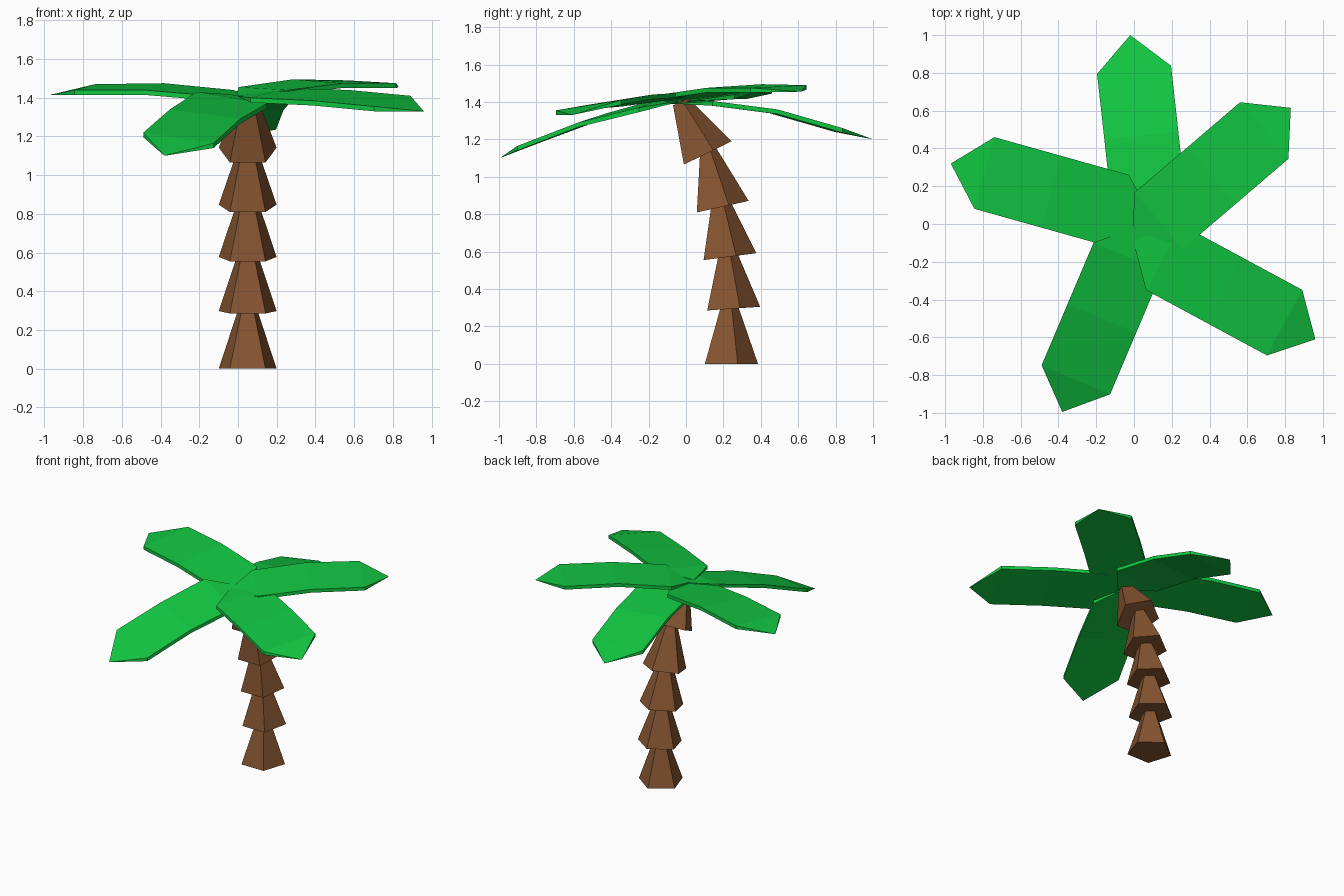
import bpy, bmesh, math
from mathutils import Vector, Matrix

if "Cube" in bpy.data.objects:
    bpy.data.objects.remove(bpy.data.objects["Cube"])


def material(name, rgb):
    m = bpy.data.materials.new(name)
    m.diffuse_color = (*rgb, 1)
    m.use_nodes = True
    m.node_tree.nodes["Principled BSDF"].inputs["Base Color"].default_value = m.diffuse_color
    return m


BROWN = material("bark_brown", (0.235, 0.089, 0.030))
GREEN = material("leaf_green", (0.006, 0.57, 0.054))


def finish(bm, name, mat):
    bmesh.ops.recalc_face_normals(bm, faces=bm.faces)
    mesh = bpy.data.meshes.new(name)
    bm.to_mesh(mesh)
    bm.free()
    mesh.materials.append(mat)
    ob = bpy.data.objects.new(name, mesh)
    bpy.context.collection.objects.link(ob)


# Trunk: five tapered pentagonal segments, leaning further towards the front
def trunk_segment(i, y, z, tilt):
    bm = bmesh.new()
    bmesh.ops.create_cone(bm, cap_ends=True, segments=5, radius1=0.157,
                          radius2=0.05, depth=0.31)
    # turn so that one corner points to the back, flat side to the front
    far = max(bm.verts, key=lambda v: v.co.xy.length).co
    turn = math.pi / 2 - math.atan2(far.y, far.x)
    m = (Matrix.Translation((0.05, y, z)) @ Matrix.Rotation(math.radians(tilt), 4, 'X')
         @ Matrix.Translation((0, 0, 0.155)) @ Matrix.Rotation(turn, 4, 'Z'))
    bm.transform(m)
    finish(bm, f"trunk_segment_{i}", BROWN)


for i, (y, z, tilt) in enumerate([(0.228, 0, 0), (0.24, 0.294, 4), (0.22, 0.571, 7.5),
                                  (0.182, 0.837, 12.5), (0.103, 1.121, 26)], 1):
    trunk_segment(i, y, z, tilt)


# Fronds: long hexagons, bent across the middle, slightly rolled, thin at both points
def frond(name, tip, direction, left, right, tip_z, root_z, length):
    d = Vector(direction).normalized()
    side = Vector((-d.y, d.x)) * 0.197
    tip = Vector(tip)
    end = tip - d * 0.185
    base = end - d * length
    bm = bmesh.new()

    def vert(p, z):
        return bm.verts.new((p.x, p.y, z))

    root, point = vert(base - d * 0.185, root_z), vert(tip, tip_z)
    rows = []
    for k in range(3):
        c = base.lerp(end, k / 2)
        l, r = c + side, c - side
        rows.append([vert(l, left[k]), vert(r, right[k]),
                     vert(r, right[k] - 0.025), vert(l, left[k] - 0.025)])
    for a, b in zip(rows, rows[1:]):
        for j in range(4):
            bm.faces.new((a[j], a[(j + 1) % 4], b[(j + 1) % 4], b[j]))
    for row, apex in ((rows[0], root), (rows[2], point)):
        for j in range(4):
            bm.faces.new((row[j], row[(j + 1) % 4], apex))
    finish(bm, name, GREEN)


frond("left_frond", (-0.97, 0.32), (-0.963, 0.27),
      (1.41, 1.44, 1.44), (1.44, 1.475, 1.47), 1.415, 1.405, 0.74)
frond("back_right_frond", (0.83, 0.615), (0.76, 0.65),
      (1.455, 1.495, 1.49), (1.44, 1.475, 1.475), 1.455, 1.40, 0.735)
frond("right_frond", (0.96, -0.61), (0.88, -0.475),
      (1.45, 1.44, 1.41), (1.40, 1.385, 1.355), 1.33, 1.41, 0.727)
frond("front_frond", (-0.38, -0.995), (-0.39, -0.92),
      (1.37, 1.29, 1.165), (1.43, 1.34, 1.22), 1.10, 1.41, 0.705)
frond("back_frond", (-0.02, 1.0), (-0.11, 0.994),
      (1.41, 1.365, 1.265), (1.405, 1.36, 1.26), 1.20, 1.39, 0.70)
